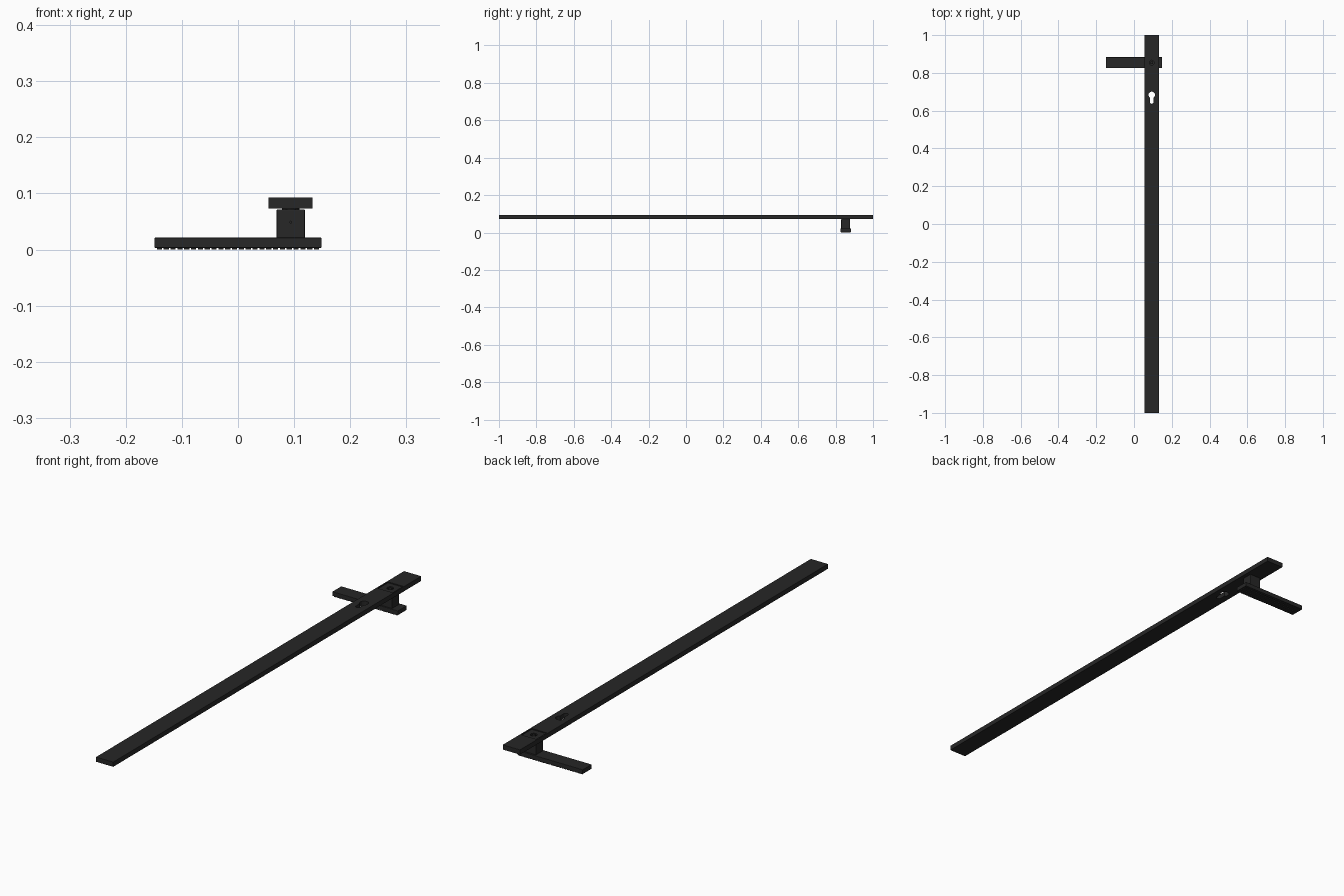
import bpy, bmesh, math

if "Cube" in bpy.data.objects:
    bpy.data.objects.remove(bpy.data.objects["Cube"])

mat = bpy.data.materials.new("matte_black")
mat.diffuse_color = (0.02, 0.02, 0.02, 1)
mat.use_nodes = True
mat.node_tree.nodes["Principled BSDF"].inputs["Base Color"].default_value = mat.diffuse_color
CX, CY = 0.094, 0.854   # lever axis


def finish(name, bm, bevel=0.0):
    bmesh.ops.recalc_face_normals(bm, faces=bm.faces)
    me = bpy.data.meshes.new(name)
    bm.to_mesh(me)
    bm.free()
    me.materials.append(mat)
    ob = bpy.data.objects.new(name, me)
    bpy.context.collection.objects.link(ob)
    if bevel:
        m = ob.modifiers.new("edge", 'BEVEL')
        m.width, m.segments, m.limit_method = bevel, 2, 'ANGLE'
    return ob


def prism(name, pts, z0, z1, bevel=0.0):
    bm = bmesh.new()
    f = bm.faces.new([bm.verts.new((x, y, z0)) for x, y in pts])
    ext = bmesh.ops.extrude_face_region(bm, geom=[f])
    for v in ext["geom"]:
        if isinstance(v, bmesh.types.BMVert):
            v.co.z = z1
    return finish(name, bm, bevel)


def rect(x0, x1, y0, y1):
    return [(x0, y0), (x1, y0), (x1, y1), (x0, y1)]


def arc(cx, cy, r, a0, a1, n):
    return [(cx + r * math.cos(math.radians(a0 + (a1 - a0) * i / n)),
             cy + r * math.sin(math.radians(a0 + (a1 - a0) * i / n))) for i in range(n + 1)]


def circle(r, n=32):
    return arc(CX, CY, r, 0, 360, n)[:-1]


def cut(target, cutter):
    m = target.modifiers.new("cut", 'BOOLEAN')
    m.operation, m.object, m.solver = 'DIFFERENCE', cutter, 'EXACT'
    cutter.hide_render = True
    cutter.hide_set(True)
    return m


# long back plate with profile-cylinder keyhole and spindle hole
plate = prism("back_plate", rect(0.0545, 0.133, -1, 1), 0.073, 0.093, 0.001)
keyhole = arc(CX, 0.684, 0.017, -55, 235, 28) + arc(CX, 0.646, 0.0095, 180, 360, 12)
cut(plate, prism("keyhole_cutter", keyhole, 0.05, 0.12))
cut(plate, prism("recess_cutter", rect(CX - 0.034, CX + 0.034, CY - 0.034, CY + 0.034), 0.089, 0.12))
cut(plate, prism("spindle_hole_cutter", circle(0.013), 0.08, 0.12))

# square spindle seen inside the hole
prism("spindle", rect(CX - 0.006, CX + 0.006, CY - 0.006, CY + 0.006), 0.07, 0.088)

# collar between plate and neck
prism("collar", circle(0.016), 0.069, 0.075)

# square neck with small set-screw hole
neck = prism("neck", rect(CX - 0.025, CX + 0.025, CY - 0.024, CY + 0.022), 0.019, 0.0715, 0.0015)
bm = bmesh.new()
bmesh.ops.create_cone(bm, cap_ends=True, segments=12, radius1=0.0016, radius2=0.0016, depth=0.02)
for v in bm.verts:
    v.co = (CX + v.co.x, CY - 0.024 + v.co.z, 0.049 + v.co.y)
cut(neck, finish("set_screw_cutter", bm))

# flat lever bar
prism("lever", rect(-0.149, 0.149, 0.825, 0.883), 0.003, 0.021, 0.0015)

# grip ribs on the outer face of the lever
n = 24
pitch = 0.292 / n
for i in range(n):
    x = -0.146 + pitch * i
    prism("grip_rib", rect(x + 0.0015, x + pitch - 0.0015, 0.828, 0.880), 0, 0.005)
